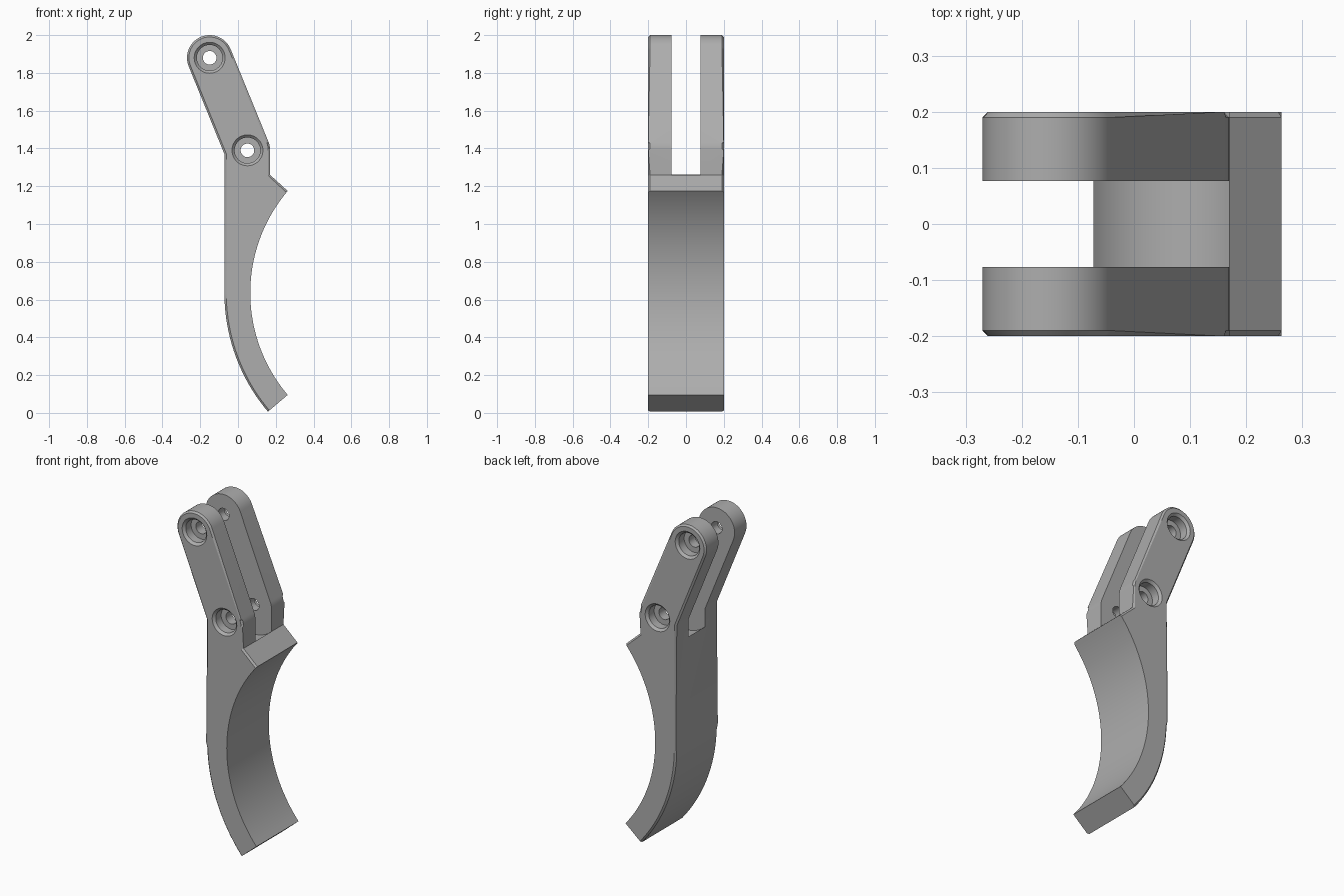
import bpy, bmesh
from math import sin, cos, pi, radians, atan2, hypot

cube = bpy.data.objects.get("Cube")
if cube:
    bpy.data.objects.remove(cube, do_unlink=True)

HALF = 0.2                       # half width in y
TOP, LOW = (-0.15, 1.88), (0.05, 1.39)   # pivot centres (x, z)
ARC = (0.90, 0.635)              # centre of the curved jaw

grey = bpy.data.materials.new("plain_grey")
grey.use_nodes = True
grey.diffuse_color = (0.42, 0.42, 0.42, 1)
grey.node_tree.nodes["Principled BSDF"].inputs["Base Color"].default_value = grey.diffuse_color


def arc(c, r, a0, a1, n):
    """Points on an arc in the xz plane, angles in radians."""
    return [(c[0] + r * cos(a0 + (a1 - a0) * i / n),
             c[1] + r * sin(a0 + (a1 - a0) * i / n)) for i in range(n + 1)]


def add_object(name, bm):
    bmesh.ops.recalc_face_normals(bm, faces=bm.faces)
    mesh = bpy.data.meshes.new(name)
    bm.to_mesh(mesh)
    bm.free()
    mesh.materials.append(grey)
    ob = bpy.data.objects.new(name, mesh)
    bpy.context.collection.objects.link(ob)
    return ob


def prism(points, half):
    """Extrude an xz outline symmetrically along y."""
    bm = bmesh.new()
    face = bm.faces.new([bm.verts.new((x, -half, z)) for x, z in points])
    ext = bmesh.ops.extrude_face_region(bm, geom=[face])["geom"]
    for v in ext:
        if isinstance(v, bmesh.types.BMVert):
            v.co.y = half
    return bm


def lathe_y(name, centre, profile, steps=48):
    """Revolve (radius, y) points about a y axis through centre."""
    bm = bmesh.new()
    rings = [[bm.verts.new((centre[0] + r * cos(2 * pi * i / steps), y,
                            centre[1] + r * sin(2 * pi * i / steps)))
              for i in range(steps)] for r, y in profile]
    for a, b in zip(rings, rings[1:]):
        for i in range(steps):
            j = (i + 1) % steps
            bm.faces.new((a[i], a[j], b[j], b[i]))
    bm.faces.new(rings[0])
    bm.faces.new(rings[-1])
    return add_object(name, bm)


# Lever outline: jaw back, arm, rounded tip, spur, concave jaw
tilt = atan2(TOP[1] - LOW[1], TOP[0] - LOW[0])
end = atan2(-0.54, -0.637)
back = arc(ARC, 0.972, end, -pi, 20)
tip = arc(TOP, 0.12, tilt + pi / 2, tilt - pi / 2, 28)
elbow = arc(LOW, 0.12, tilt - pi / 2, 0, 6)
jaw = arc(ARC, 0.835, pi - atan2(0.54, 0.637), pi + atan2(0.54, 0.637), 40)
outline = back + [(-0.072, 1.37)] + tip + elbow + [(0.17, 1.26)] + jaw

bm = prism(outline, HALF)


def on_jaw(v):
    return abs(hypot(v.co.x - ARC[0], v.co.z - ARC[1]) - 0.835) < 0.002


# Chamfer the side rims everywhere except the concave jaw and its end cap
rim = []
for e in bm.edges:
    a, b = e.verts
    if abs(a.co.y - b.co.y) > 0.01 or (on_jaw(a) and on_jaw(b)):
        continue
    if max(a.co.z, b.co.z) < 0.11 and (on_jaw(a) or on_jaw(b)):
        continue
    rim.append(e)
bmesh.ops.bevel(bm, geom=rim, offset=0.01, segments=1, affect='EDGES')
lever = add_object("lever_body", bm)

# Fork slot with a floor rounded about the lower pivot
drop = 0.128
a = atan2(drop, 0.122)
floor = arc(LOW, hypot(drop, 0.122), pi + a, 2 * pi - a, 24)
z = LOW[1] - drop
slot = [(-0.5, z)] + floor + [(0.5, z), (0.5, 2.2), (-0.5, 2.2)]
cutters = [add_object("slot_cutter", prism(slot, 0.077))]

# Stepped pivot holes, countersunk on both outer sides
side = [(0.092, -0.21), (0.082, -0.2), (0.068, -0.186), (0.068, -0.135), (0.036, -0.135)]
profile = side + [(r, -y) for r, y in reversed(side)]
cutters += [lathe_y("pivot_cutter", c, profile) for c in (TOP, LOW)]

bpy.ops.object.select_all(action='DESELECT')
bpy.context.view_layer.objects.active = lever
lever.select_set(True)
for c in cutters:
    c.hide_render = True
    mod = lever.modifiers.new(c.name, 'BOOLEAN')
    mod.operation, mod.solver, mod.object = 'DIFFERENCE', 'EXACT', c
    bpy.ops.object.modifier_apply(modifier=mod.name)
    bpy.data.objects.remove(c, do_unlink=True)
bpy.ops.object.shade_smooth_by_angle(angle=radians(25))
